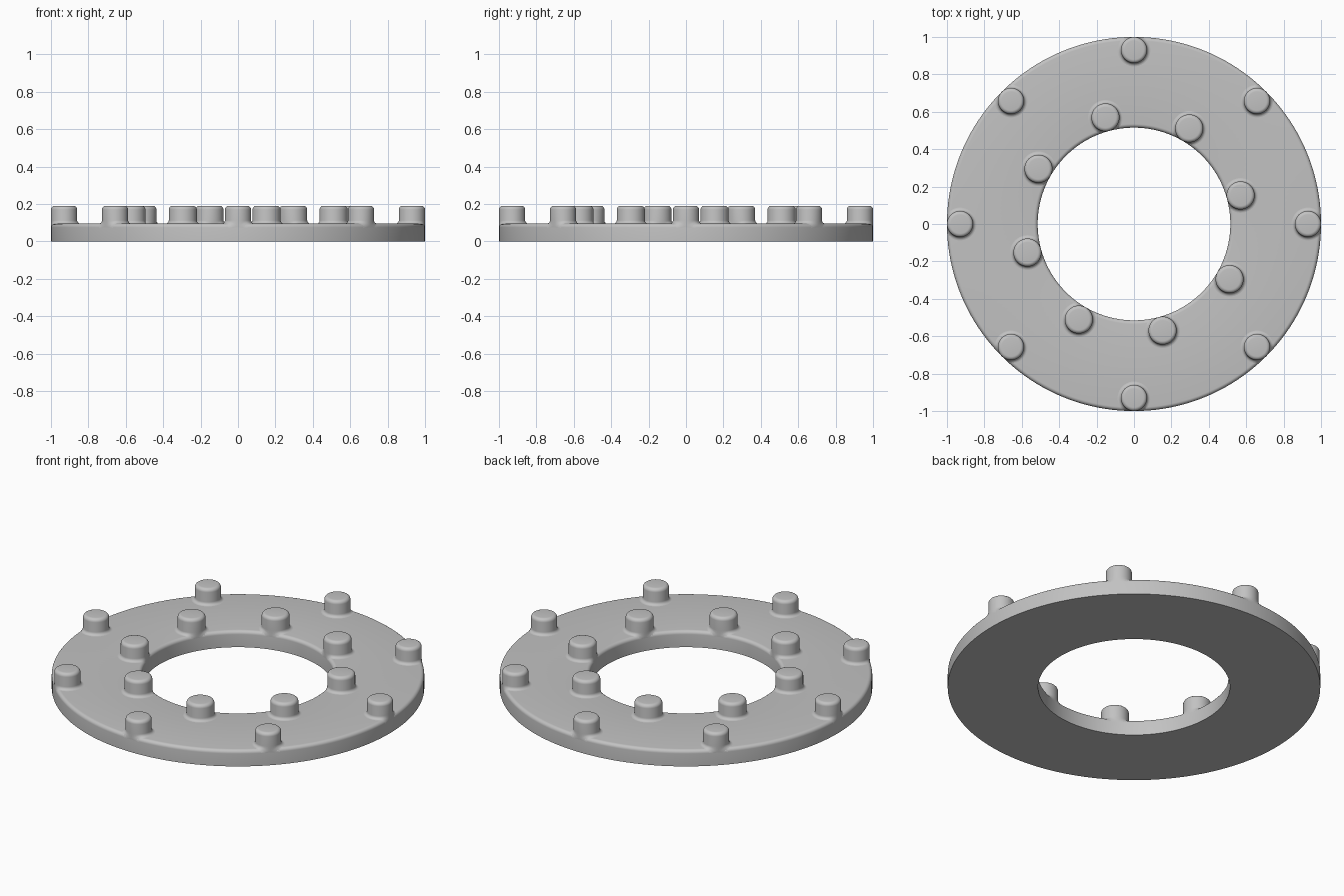
import bpy, bmesh
from math import pi, sin, cos, sqrt, hypot, radians

cube = bpy.data.objects.get("Cube")
if cube:
    bpy.data.objects.remove(cube)

OUTER, INNER, THICK, TOP = 1.0, 0.515, 0.095, 0.19
ROUND = 0.02      # rounding of the upper edges
FILLET = 0.018    # flare where a peg meets the plate

grey = bpy.data.materials.new("plain grey")
grey.use_nodes = True
colour = (0.54, 0.54, 0.54, 1)
grey.diffuse_color = colour
grey.node_tree.nodes["Principled BSDF"].inputs["Base Color"].default_value = colour


def arc(cx, cz, r, start, end, steps=6):
    """Points of a quarter round in the profile plane."""
    angles = [radians(start + (end - start) * i / steps) for i in range(steps + 1)]
    return [(cx + r * cos(a), cz + r * sin(a)) for a in angles]


def lathe(name, profile, sides, closed, centre=(0, 0), adjust=None):
    """Spin a profile of (radius, height) points about a vertical axis."""
    bm = bmesh.new()
    rings = []
    for r, z in profile:
        ring = []
        for i in range(sides):
            a = 2 * pi * i / sides
            co = (centre[0] + r * cos(a), centre[1] + r * sin(a), z)
            ring.append(bm.verts.new(adjust(co) if adjust else co))
        rings.append(ring)
    pairs = list(zip(rings, rings[1:]))
    if closed:
        pairs.append((rings[-1], rings[0]))
    else:
        bm.faces.new(rings[-1])
    for low, high in pairs:
        for i in range(sides):
            j = (i + 1) % sides
            bm.faces.new((low[i], low[j], high[j], high[i]))
    bmesh.ops.recalc_face_normals(bm, faces=bm.faces)
    mesh = bpy.data.meshes.new(name)
    bm.to_mesh(mesh)
    bm.free()
    mesh.materials.append(grey)
    obj = bpy.data.objects.new(name, mesh)
    bpy.context.collection.objects.link(obj)
    bpy.ops.object.select_all(action='DESELECT')
    obj.select_set(True)
    bpy.context.view_layer.objects.active = obj
    bpy.ops.object.shade_smooth_by_angle(angle=radians(35))
    return obj


def hug_plate(co):
    """Keep peg feet inside the plate and let them follow its rounded rims."""
    x, y, z = co
    rho = hypot(x, y)
    kept = min(max(rho, INNER), OUTER)
    x, y = x * kept / rho, y * kept / rho
    if z < THICK + FILLET * 0.9:
        d = min(ROUND, max(0, kept - OUTER + ROUND, INNER + ROUND - kept))
        z -= ROUND - sqrt(max(0, ROUND ** 2 - d ** 2))
    return x, y, z


# Flat ring plate with rounded upper rims
plate = [(INNER, 0), (OUTER, 0)]
plate += arc(OUTER - ROUND, THICK - ROUND, ROUND, 0, 90)
plate += arc(INNER + ROUND, THICK - ROUND, ROUND, 90, 180)
lathe("ring_plate", plate, 160, True)


# Circles of round pegs
def peg_circle(name, radius, distance, first_angle):
    foot = arc(radius + FILLET, THICK + FILLET, FILLET, 270, 180)
    crown = arc(radius - ROUND, TOP - ROUND, ROUND, 0, 90)
    for k in range(8):
        a = radians(first_angle + 45 * k)
        lathe(f"{name}_{k + 1}", foot + crown, 40, False,
              (distance * cos(a), distance * sin(a)), hug_plate)


peg_circle("outer_peg", 0.07, 0.93, 0)
peg_circle("inner_peg", 0.075, 0.59, 15)
